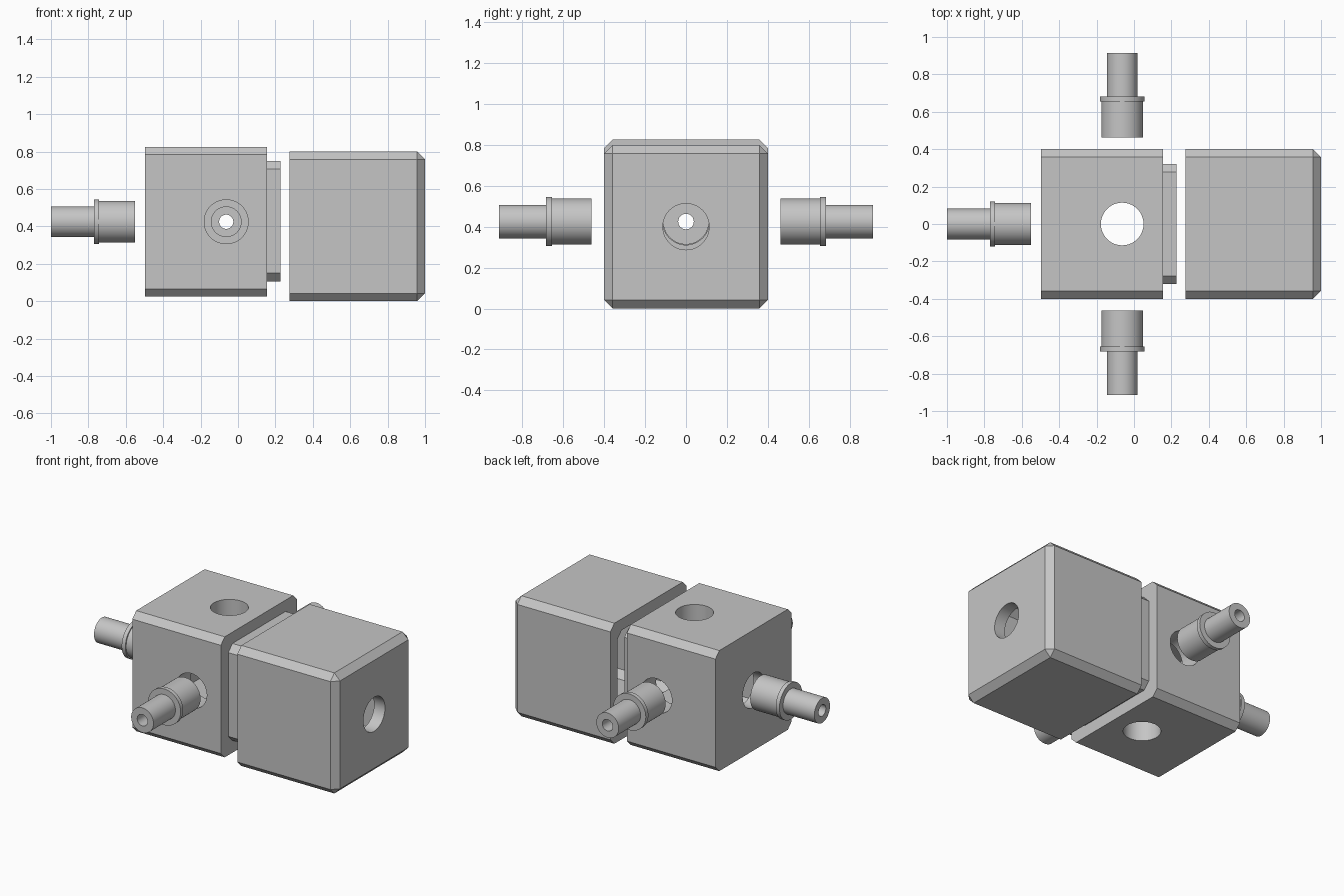
import bpy, bmesh, math
from mathutils import Matrix, Vector

if "Cube" in bpy.data.objects:
    bpy.data.objects.remove(bpy.data.objects["Cube"], do_unlink=True)

grey = bpy.data.materials.new("plain_grey")
grey.use_nodes = True
colour = (0.56, 0.56, 0.56, 1)
grey.diffuse_color = colour
grey.node_tree.nodes["Principled BSDF"].inputs["Base Color"].default_value = colour

BODY_X, BODY_Z, CAP_Z = -0.063, 0.425, 0.40


def finish(name, bm):
    bmesh.ops.recalc_face_normals(bm, faces=bm.faces)
    mesh = bpy.data.meshes.new(name)
    bm.to_mesh(mesh)
    bm.free()
    mesh.materials.append(grey)
    obj = bpy.data.objects.new(name, mesh)
    bpy.context.collection.objects.link(obj)
    return obj


def block(name, x0, x1, half, z, chamfer, end=False):
    """Square bar along x with chamfered long edges, optionally its +x rim too."""
    bm = bmesh.new()
    bmesh.ops.create_cube(bm, size=1)
    bmesh.ops.scale(bm, vec=(x1 - x0, 2 * half, 2 * half), verts=bm.verts)
    bmesh.ops.translate(bm, vec=((x0 + x1) / 2, 0, z), verts=bm.verts)
    edges = []
    for e in bm.edges:
        xs = [v.co.x for v in e.verts]
        if abs(xs[0] - xs[1]) > 0.01 or (end and min(xs) > x1 - 0.001):
            edges.append(e)
    bmesh.ops.bevel(bm, geom=edges, offset=chamfer, segments=1,
                    affect='EDGES', profile=0.5)
    return finish(name, bm)


def rod(radius, start, direction, length):
    """Round cutter running from a point along a direction."""
    d = Vector(direction)
    turn = d.to_track_quat('Z', 'Y').to_matrix().to_4x4()
    bm = bmesh.new()
    bmesh.ops.create_cone(bm, cap_ends=True, segments=64, radius1=radius,
                          radius2=radius, depth=length,
                          matrix=Matrix.Translation(Vector(start) + d * length / 2) @ turn)
    return finish("hole_cutter", bm)


def combine(target, tools, operation):
    """Apply booleans and discard the tool objects."""
    for tool in tools:
        tool.hide_render = True
        mod = target.modifiers.new("combine", 'BOOLEAN')
        mod.operation, mod.object, mod.solver = operation, tool, 'EXACT'
        graph = bpy.context.evaluated_depsgraph_get()
        graph.update()
        result = bpy.data.meshes.new_from_object(target.evaluated_get(graph))
        target.modifiers.clear()
        target.data = result
        bpy.data.objects.remove(tool, do_unlink=True)


def fitting(name, start, direction):
    """Hollow stepped tube with a collar, turned about its axis."""
    bore = 0.038
    profile = [(bore, 0), (0.112, 0), (0.112, 0.193), (0.12, 0.193),
               (0.12, 0.22), (0.082, 0.22), (0.082, 0.45), (bore, 0.45)]
    bm = bmesh.new()
    verts = [bm.verts.new((r, 0, h)) for r, h in profile]
    edges = [bm.edges.new((verts[i - 1], v)) for i, v in enumerate(verts)]
    bmesh.ops.spin(bm, geom=verts + edges, axis=(0, 0, 1), cent=(0, 0, 0),
                   angle=math.tau, steps=64)
    bmesh.ops.remove_doubles(bm, verts=bm.verts, dist=0.0005)
    turn = Vector(direction).to_track_quat('Z', 'Y').to_matrix().to_4x4()
    bm.transform(Matrix.Translation(start) @ turn)
    return finish(name, bm)


# Main block with a lip that enters the cap
body = block("main_block", -0.496, 0.154, 0.40, BODY_Z, 0.041)
combine(body, [block("lip", 0.10, 0.227, 0.322, BODY_Z + 0.003, 0.044)], 'UNION')
combine(body, [
    block("chamber", -0.416, 0.30, 0.24, BODY_Z, 0.04),
    rod(0.114, (BODY_X, 0, -0.1), (0, 0, 1), 1.1),
    rod(0.114, (BODY_X, -0.6, BODY_Z), (0, 1, 0), 1.2),
    rod(0.114, (-0.7, 0, BODY_Z), (1, 0, 0), 0.5),
], 'DIFFERENCE')

# Hollow end cap with a round port
cap = block("end_cap", 0.275, 1.0, 0.40, CAP_Z, 0.042, end=True)
combine(cap, [
    block("cap_chamber", 0.20, 0.92, 0.325, CAP_Z, 0.044),
    rod(0.113, (0.8, 0, CAP_Z), (1, 0, 0), 0.4),
], 'DIFFERENCE')

# Three stepped tube fittings
parts = [body, cap,
         fitting("right_fitting", (-0.55, 0, BODY_Z), (-1, 0, 0)),
         fitting("front_fitting", (BODY_X, -0.463, BODY_Z), (0, -1, 0)),
         fitting("back_fitting", (BODY_X, 0.463, BODY_Z), (0, 1, 0))]

# Smooth the round walls, keep corners crisp
bpy.ops.object.select_all(action='DESELECT')
for part in parts:
    part.select_set(True)
bpy.context.view_layer.objects.active = body
bpy.ops.object.shade_smooth_by_angle(angle=math.radians(25))
